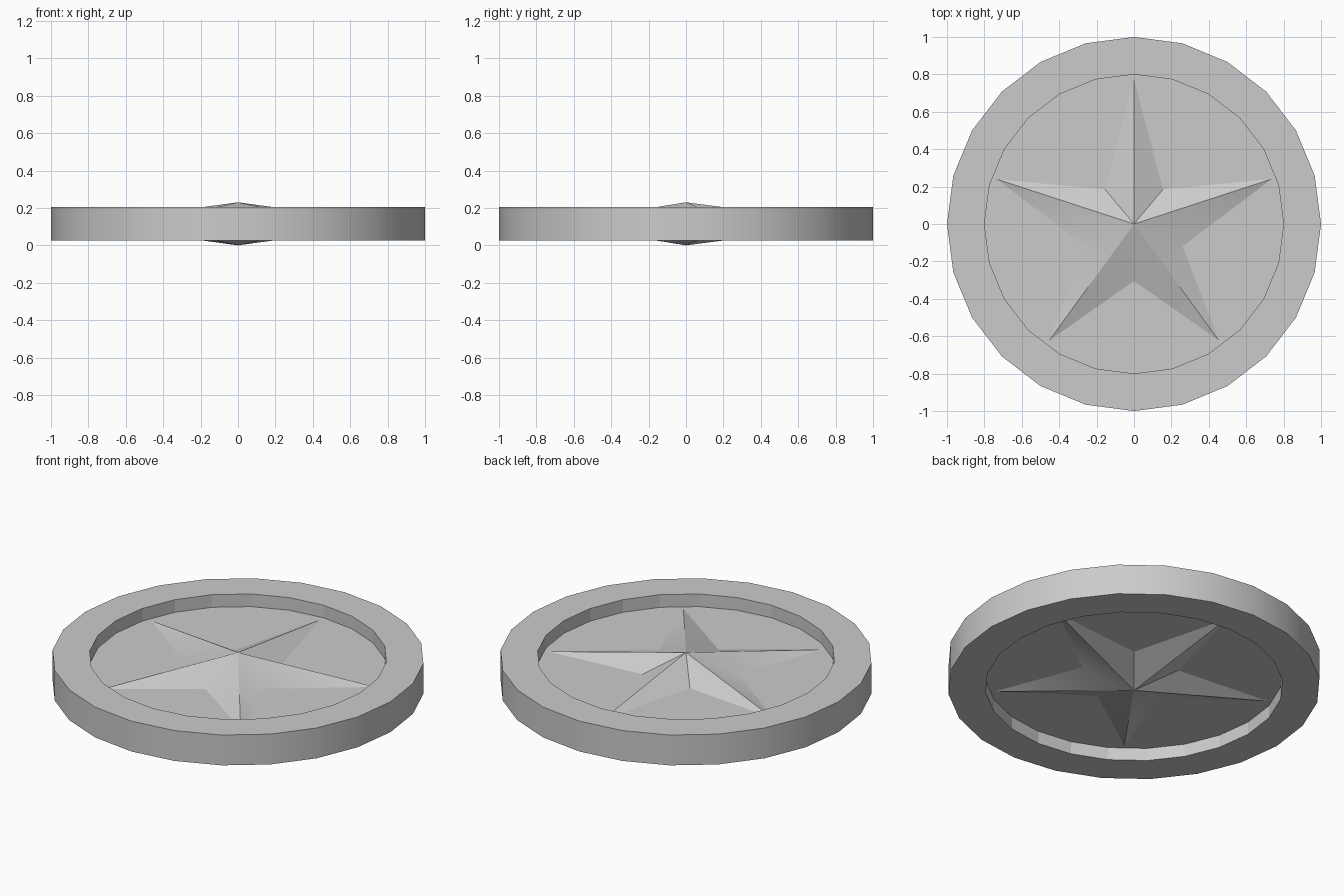
import bpy
import bmesh
from math import sin, cos, pi, radians

if "Cube" in bpy.data.objects:
    bpy.data.objects.remove(bpy.data.objects["Cube"])

SIDES = 24
MID = 0.115           # mid-plane of the disc
RIM, FLOOR, PEAK = 0.09, 0.015, 0.115   # half heights about the mid-plane


def finish(bm, name):
    bmesh.ops.recalc_face_normals(bm, faces=bm.faces)
    mesh = bpy.data.meshes.new(name)
    bm.to_mesh(mesh)
    bm.free()
    obj = bpy.data.objects.new(name, mesh)
    bpy.context.collection.objects.link(obj)
    return obj


def smooth(obj):
    bpy.ops.object.select_all(action='DESELECT')
    obj.select_set(True)
    bpy.context.view_layer.objects.active = obj
    bpy.ops.object.shade_smooth_by_angle(angle=radians(30))


# Disc with a raised rim and a recessed floor on both sides
bm = bmesh.new()
profile = [(0.8, FLOOR), (0.8, RIM), (1, RIM), (1, -RIM), (0.8, -RIM), (0.8, -FLOOR)]
rings = [[bm.verts.new((r * cos(2 * pi * i / SIDES), r * sin(2 * pi * i / SIDES), MID + z))
          for i in range(SIDES)] for r, z in profile]
for k, (a, b) in enumerate(zip(rings, rings[1:])):
    for i in range(SIDES):
        j = (i + 1) % SIDES
        bm.faces.new((a[i], a[j], b[j], b[i]))
bm.faces.new(rings[0])
bm.faces.new(rings[-1])
disc = finish(bm, "rimmed_disc")
smooth(disc)
# Recess walls stay faceted, only the outer wall is smooth
for p in disc.data.polygons:
    x, y, _ = p.center
    if abs(p.normal.z) > 0.5 or x * x + y * y < 0.81:
        p.use_smooth = False


# Faceted star relief: outline on the floor, rising to a central peak
half = [(0.155, 0.185), (0.735, 0.24), (0.26, -0.12), (0.453, -0.622)]
outline = [(0, 0.772)] + half + [(0, -0.305)] + [(-x, y) for x, y in reversed(half)]


def star(name, side):
    bm = bmesh.new()
    peak = bm.verts.new((0, 0, MID + side * PEAK))
    ring = [bm.verts.new((x, y, MID + side * FLOOR)) for x, y in outline]
    for i, v in enumerate(ring):
        tri = (v, peak, ring[(i + 1) % len(ring)])
        bm.faces.new(tri)
    obj = finish(bm, name)
    # make sure the open relief faces outward
    if obj.data.polygons[0].normal.z * side < 0:
        obj.data.flip_normals()
    smooth(obj)


star("top_star", 1)
star("bottom_star", -1)
